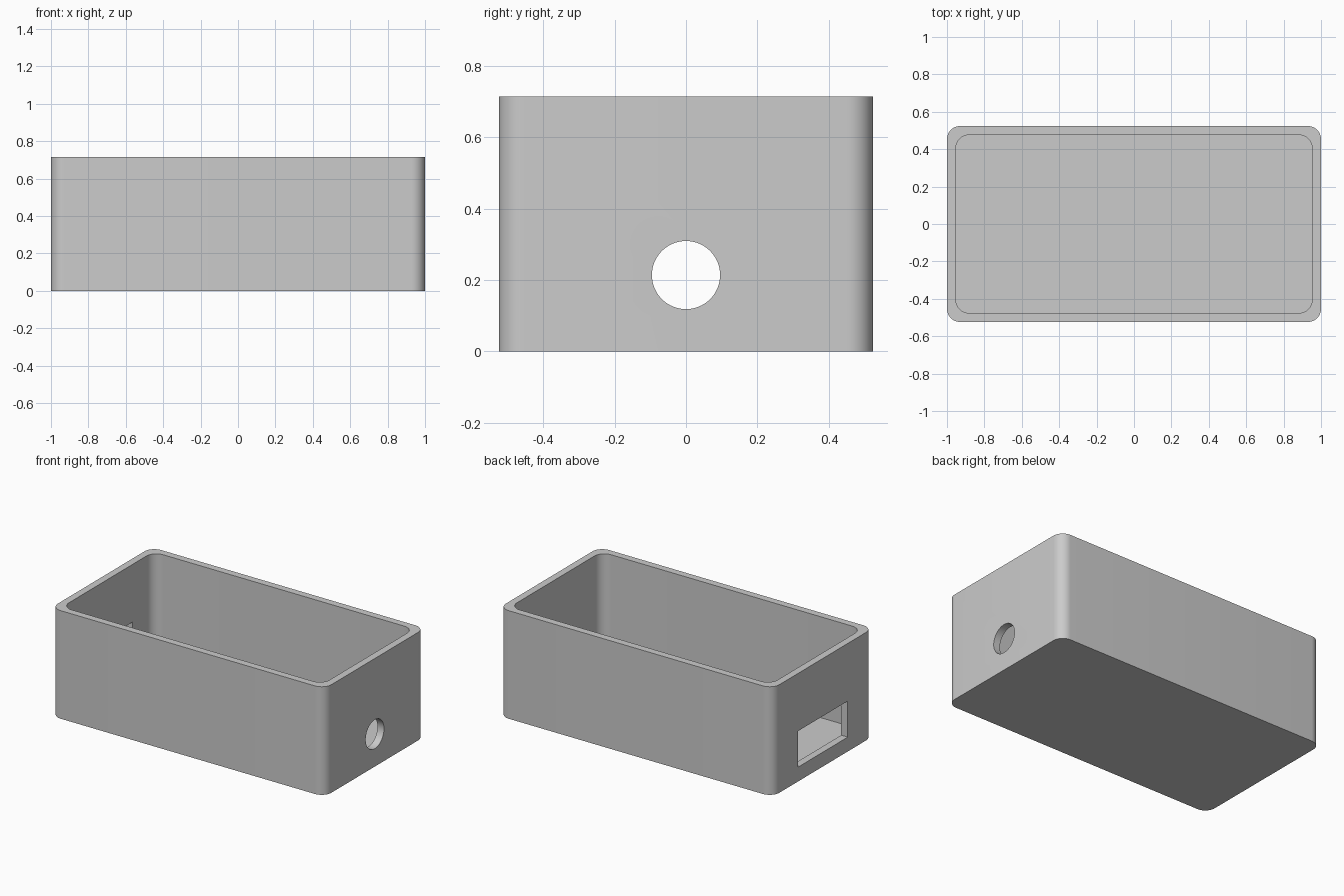
import bpy, bmesh
from math import radians
from mathutils import Matrix

if "Cube" in bpy.data.objects:
    bpy.data.objects.remove(bpy.data.objects["Cube"], do_unlink=True)

WIDTH, DEPTH, HEIGHT = 2.0, 1.048, 0.714
WALL, RADIUS = 0.0476, 0.0714
PORT_Z = 0.214

grey = bpy.data.materials.new("light grey plastic")
grey.use_nodes = True
colour = (0.6, 0.6, 0.6, 1)
grey.diffuse_color = colour
grey.node_tree.nodes["Principled BSDF"].inputs["Base Color"].default_value = colour


def finish(bm, name):
    mesh = bpy.data.meshes.new(name)
    bm.to_mesh(mesh)
    bm.free()
    mesh.materials.append(grey)
    obj = bpy.data.objects.new(name, mesh)
    bpy.context.collection.objects.link(obj)
    return obj


def box(name, size, centre, radius=0):
    """Box whose upright edges may be rounded."""
    bm = bmesh.new()
    bmesh.ops.create_cube(bm, size=1)
    bmesh.ops.scale(bm, vec=size, verts=bm.verts)
    bmesh.ops.translate(bm, vec=centre, verts=bm.verts)
    if radius:
        upright = [e for e in bm.edges
                   if abs(e.verts[0].co.z - e.verts[1].co.z) > 0.01]
        bmesh.ops.bevel(bm, geom=upright, offset=radius, offset_type='OFFSET',
                        segments=12, profile=0.5, affect='EDGES')
    return finish(bm, name)


def cylinder_x(name, radius, length, centre):
    bm = bmesh.new()
    bmesh.ops.create_cone(bm, cap_ends=True, segments=64, radius1=radius,
                          radius2=radius, depth=length,
                          matrix=Matrix.Translation(centre) @ Matrix.Rotation(radians(90), 4, 'Y'))
    return finish(bm, name)


# Outer block with rounded upright corners
case = box("open_case", (WIDTH, DEPTH, HEIGHT), (0, 0, HEIGHT / 2), RADIUS)

# Cavity, round port on the left end, rectangular port on the right end
cutters = [
    box("cavity_cutter", (WIDTH - 2 * WALL, DEPTH - 2 * WALL, HEIGHT),
        (0, 0, WALL + HEIGHT / 2), RADIUS),
    cylinder_x("round_port_cutter", 0.0955, 0.2, (WIDTH / 2, 0, PORT_Z)),
    box("rectangular_port_cutter", (0.2, 0.52, 0.238), (-WIDTH / 2, 0, PORT_Z)),
]

bpy.ops.object.select_all(action='DESELECT')
case.select_set(True)
bpy.context.view_layer.objects.active = case
for cutter in cutters:
    cutter.hide_render = True
    cut = case.modifiers.new(cutter.name, 'BOOLEAN')
    cut.operation = 'DIFFERENCE'
    cut.solver = 'EXACT'
    cut.object = cutter
    bpy.ops.object.modifier_apply(modifier=cut.name)
    bpy.data.objects.remove(cutter, do_unlink=True)

bpy.ops.object.shade_smooth_by_angle(angle=radians(30))
